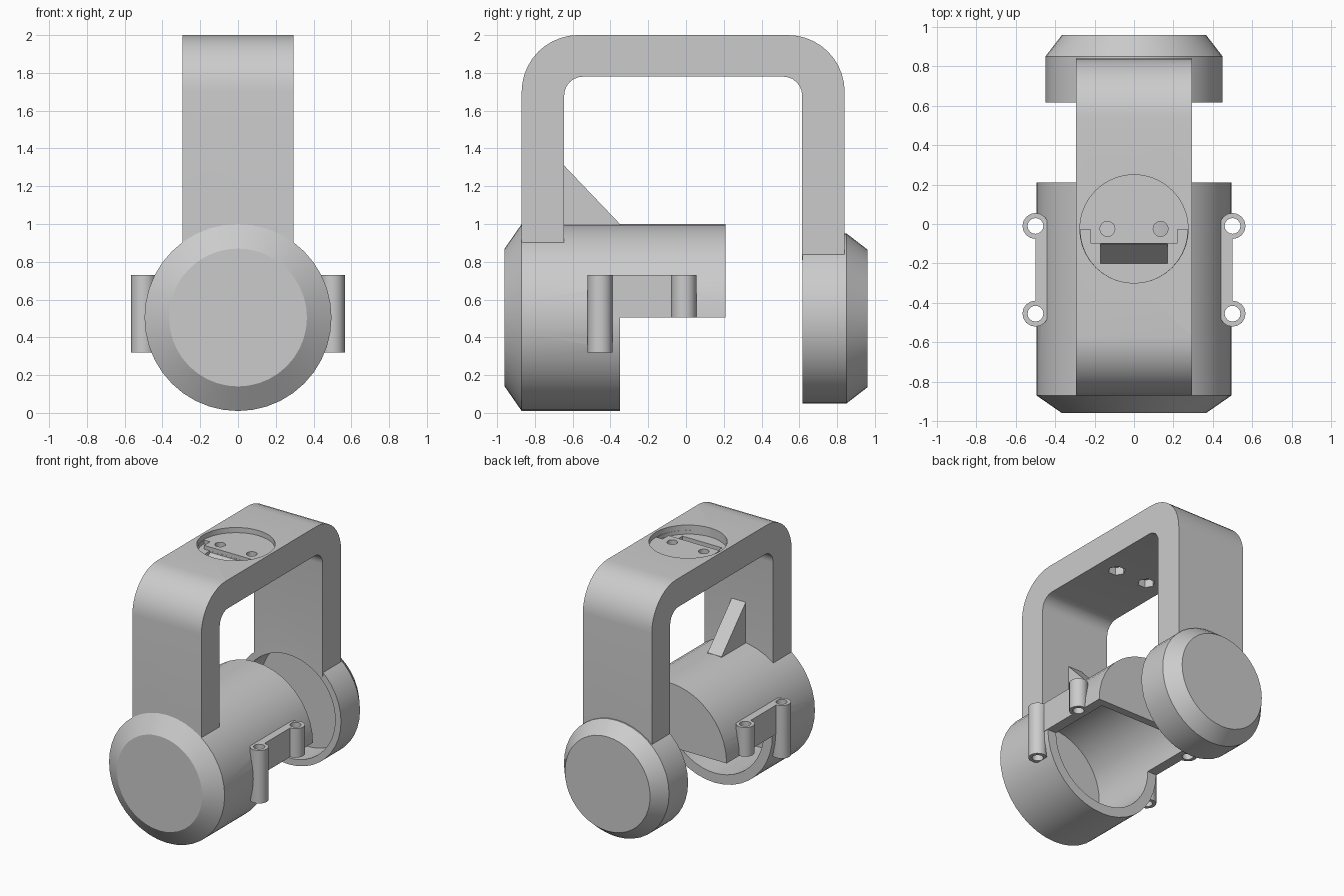
import bpy, bmesh
from math import sin, cos, pi, radians

cube = bpy.data.objects.get("Cube")
if cube:
    bpy.data.objects.remove(cube, do_unlink=True)

grey = bpy.data.materials.new("plain grey")
grey.use_nodes = True
COLOUR = (0.6, 0.6, 0.6, 1)
grey.diffuse_color = COLOUR
grey.node_tree.nodes["Principled BSDF"].inputs["Base Color"].default_value = COLOUR


def finish_mesh(name, bm):
    bmesh.ops.recalc_face_normals(bm, faces=bm.faces)
    mesh = bpy.data.meshes.new(name)
    bm.to_mesh(mesh)
    bm.free()
    mesh.materials.append(grey)
    obj = bpy.data.objects.new(name, mesh)
    bpy.context.scene.collection.objects.link(obj)
    return obj


def arc(cx, cy, r, start, end, steps):
    angles = [radians(start + (end - start) * i / steps) for i in range(steps + 1)]
    return [(cx + r * cos(a), cy + r * sin(a)) for a in angles]


def place(axis, u, v, w):
    """Put a flat outline point (u, v) at distance w along the axis."""
    return {"x": (w, u, v), "y": (u, w, v), "z": (u, v, w)}[axis]


def stack(name, rings, axis):
    """Close a solid through matching outlines, each given as (distance, points)."""
    bm = bmesh.new()
    loops = [[bm.verts.new(place(axis, u, v, w)) for u, v in pts] for w, pts in rings]
    bm.faces.new(loops[0])
    bm.faces.new(loops[-1])
    for a, b in zip(loops, loops[1:]):
        n = len(a)
        for i in range(n):
            j = (i + 1) % n
            bm.faces.new((a[i], a[j], b[j], b[i]))
    return finish_mesh(name, bm)


def prism(name, pts, axis, a, b):
    return stack(name, [(a, pts), (b, pts)], axis)


def lathe(name, profile, axis, cu, cv, sides):
    rings = [(w, arc(cu, cv, r, 0, 360, sides)[:-1]) for w, r in profile]
    return stack(name, rings, axis)


def box(name, x, y, z):
    return prism(name, [(x[0], y[0]), (x[1], y[0]), (x[1], y[1]), (x[0], y[1])], "z", *z)


def combine(obj, others, operation):
    for other in others:
        mod = obj.modifiers.new("combine", "BOOLEAN")
        mod.object, mod.operation, mod.solver = other, operation, "EXACT"
    bpy.context.view_layer.update()
    graph = bpy.context.evaluated_depsgraph_get()
    mesh = bpy.data.meshes.new_from_object(obj.evaluated_get(graph))
    obj.modifiers.clear()
    obj.data = mesh


MID = 0.505      # height of the drum axis
SEAM = -0.03     # where the handle halves meet
HALF = 0.295     # half width of the handle
POSTS = [(-0.01, MID), (-0.455, 0.32)]   # y and foot height of each screw post

# Cutters for the hollows and screw holes
drum_hollow = lathe("drum_hollow", [(-0.88, 0.42), (0.15, 0.42)], "y", 0, MID, 48)
cap_hollow = lathe("cap_hollow", [(0.55, 0.4), (0.85, 0.4)], "y", 0, 0.5, 48)
lower_cut = box("lower_cut", (-1, 1), (-0.35, 0.5), (-0.2, MID))
screw_holes = [lathe("screw_hole", [(0.25, 0.04), (0.8, 0.04)], "z", s * 0.5, y, 16)
               for s in (-1, 1) for y, foot in POSTS]
cutters = [drum_hollow, cap_hollow, lower_cut] + screw_holes

# Front drum, with its upper half reaching further back
drum = lathe("front_drum", [(-0.96, 0.365), (-0.87, 0.495), (0.21, 0.495)],
             "y", 0, MID, 40)
combine(drum, [drum_hollow, lower_cut] + screw_holes, "DIFFERENCE")

# Rear cap
cap = lathe("rear_cap", [(0.617, 0.45), (0.85, 0.45), (0.96, 0.365)], "y", 0, 0.5, 40)
combine(cap, [cap_hollow], "DIFFERENCE")
parts = [drum, cap]

# Side flanges with screw posts
for side, name in ((1, "left_flange"), (-1, "right_flange")):
    flange = box(name, sorted((side * 0.425, side * 0.5)), (-0.455, -0.01), (MID, 0.73))
    posts = [lathe("post", [(foot, 0.066), (0.73, 0.066)], "z", side * 0.5, y, 16)
             for y, foot in POSTS]
    combine(flange, posts, "UNION")
    combine(flange, screw_holes, "DIFFERENCE")
    cutters += posts
    parts.append(flange)

# Cutters for the round recess on top of the handle, its step, pocket and bolts
recess = lathe("recess", [(1.96, 0.275), (2.1, 0.275)], "z", 0, -0.025, 40)
step = prism("step", arc(0, -0.028, 0.272, 180, 360, 20)
             + [(0.22, -0.028), (0.22, -0.1), (-0.22, -0.1), (-0.22, -0.028)],
             "z", 1.93, 2.05)
pocket = prism("pocket", [(-0.2, 2.02), (-0.2, 1.8), (-0.101, 1.92), (-0.101, 2.02)],
               "x", -0.17, 0.17)
handle_cuts = [recess, step, pocket]
for s in (-1, 1):
    handle_cuts.append(lathe("bolt_hole", [(1.7, 0.038), (2.1, 0.038)],
                             "z", s * 0.135, -0.025, 16))
    handle_cuts.append(lathe("nut_hole", [(1.7, 0.062), (1.84, 0.062)],
                             "z", s * 0.135, -0.025, 6))
cutters += handle_cuts


# Handle halves: a leg bending into half of the top bar
def handle_half(name, outer, inner, side, hollow):
    bend = [(outer - side * 0.3 + side * u, v) for u, v in arc(0, 1.7, 0.3, 0, 90, 10)]
    inside = [(inner - side * 0.1 + side * u, v) for u, v in arc(0, 1.68, 0.1, 90, 0, 6)]
    outline = [(outer, 0.81)] + bend + [(SEAM, 2.0), (SEAM, 1.78)] + inside + [(inner, 0.81)]
    half = prism(name, outline, "x", -HALF, HALF)
    combine(half, [hollow] + handle_cuts, "DIFFERENCE")
    parts.append(half)


handle_half("front_handle_half", -0.87, -0.645, -1, drum_hollow)
handle_half("rear_handle_half", 0.84, 0.615, 1, cap_hollow)

# Brace between the front leg and the drum
parts.append(prism("brace_rib", [(-0.66, 1.325), (-0.35, 1.0), (-0.35, 0.96), (-0.66, 0.96)],
                   "x", -0.06, 0.06))

for cutter in cutters:
    bpy.data.objects.remove(cutter, do_unlink=True)

# Smooth the round surfaces, keep the corners crisp
for part in parts:
    bpy.ops.object.select_all(action="DESELECT")
    part.select_set(True)
    bpy.context.view_layer.objects.active = part
    bpy.ops.object.shade_smooth_by_angle(angle=radians(25))
